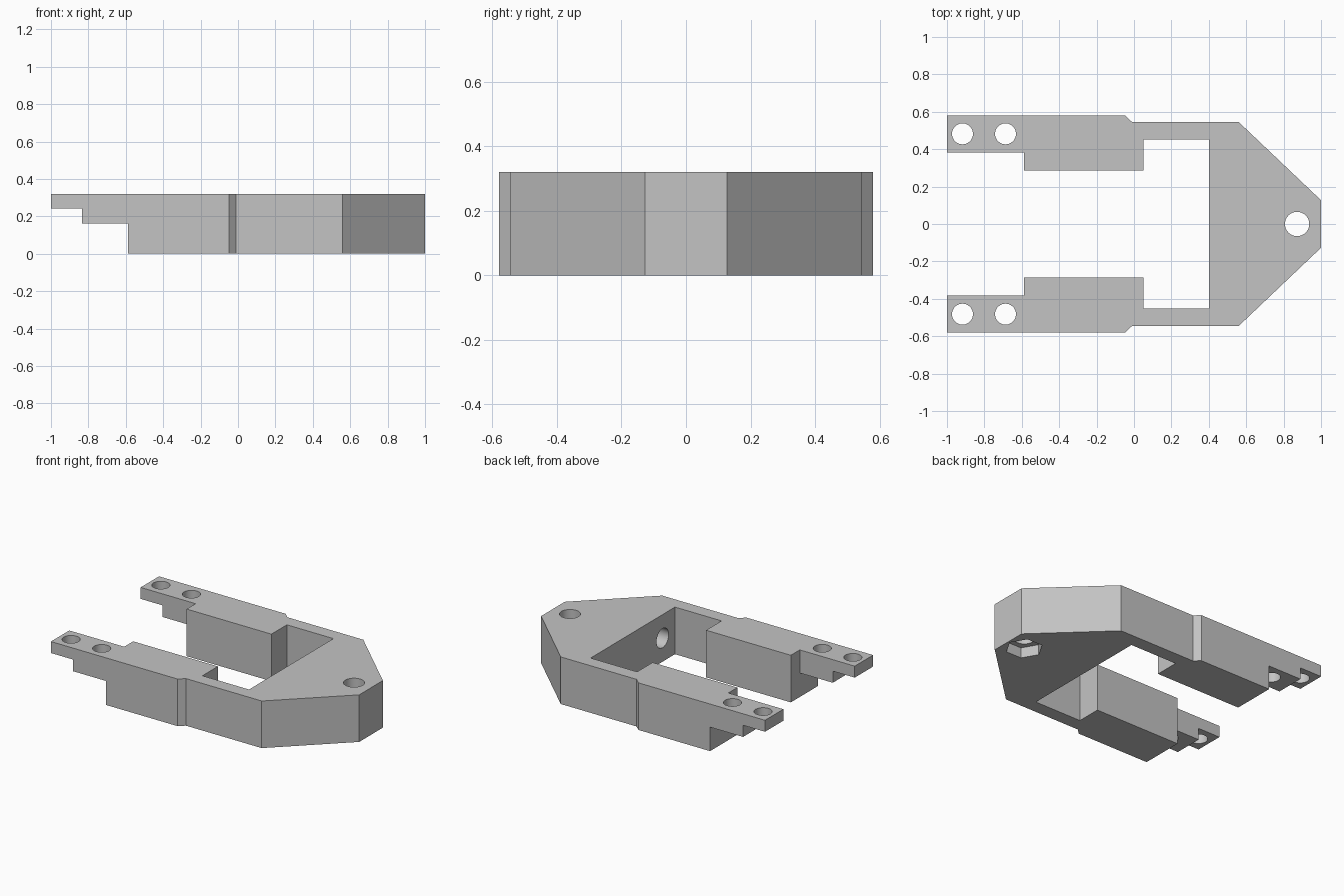
import bpy, bmesh, math
from mathutils import Matrix

if "Cube" in bpy.data.objects:
    bpy.data.objects.remove(bpy.data.objects["Cube"], do_unlink=True)

HEIGHT = 0.32

# Single grey material
grey = bpy.data.materials.new("light grey")
grey.use_nodes = True
colour = (0.55, 0.55, 0.55, 1)
grey.diffuse_color = colour
grey.node_tree.nodes["Principled BSDF"].inputs["Base Color"].default_value = colour


def add_object(name, bm):
    bmesh.ops.recalc_face_normals(bm, faces=bm.faces)
    mesh = bpy.data.meshes.new(name)
    bm.to_mesh(mesh)
    bm.free()
    mesh.materials.append(grey)
    obj = bpy.data.objects.new(name, mesh)
    bpy.context.collection.objects.link(obj)
    return obj


def box(name, x0, x1, y0, y1, z0, z1):
    bm = bmesh.new()
    bmesh.ops.create_cube(bm, size=1)
    bm.transform(Matrix.Translation(((x0 + x1) / 2, (y0 + y1) / 2, (z0 + z1) / 2))
                 @ Matrix.Diagonal((x1 - x0, y1 - y0, z1 - z0, 1)))
    return add_object(name, bm)


def rod(name, centre, radius, length, along_x=False, sides=48, turn=0):
    bm = bmesh.new()
    bmesh.ops.create_cone(bm, cap_ends=True, segments=sides,
                          radius1=radius, radius2=radius, depth=length)
    bm.transform(Matrix.Rotation(turn, 4, "Z"))
    if along_x:
        bm.transform(Matrix.Rotation(math.pi / 2, 4, "Y"))
    bm.transform(Matrix.Translation(centre))
    return add_object(name, bm)


# Fork plate: half outline from tip round to inner wall, mirrored and extruded
half = [(1, 0.127), (0.56, 0.545), (-0.01, 0.545), (-0.048, 0.58), (-1, 0.58),
        (-1, 0.383), (-0.587, 0.383), (-0.587, 0.287), (0.05, 0.287),
        (0.05, 0.453), (0.4, 0.453)]
outline = half + [(x, -y) for x, y in reversed(half)]
bm = bmesh.new()
base = bm.faces.new([bm.verts.new((x, y, 0)) for x, y in outline])
top = bmesh.ops.extrude_face_region(bm, geom=[base])["geom"]
bmesh.ops.translate(bm, vec=(0, 0, HEIGHT),
                    verts=[v for v in top if isinstance(v, bmesh.types.BMVert)])
bracket = add_object("fork_bracket", bm)

# Steps under the arm ends
cutters = [box("step_cutter", -1.1, -0.587, -0.7, 0.7, -0.1, 0.163),
           box("end_step_cutter", -1.1, -0.835, -0.7, 0.7, -0.1, 0.242)]

# Arm screw holes and counterbored holes through the sloped shoulders
for side in (-1, 1):
    for x in (-0.917, -0.687):
        cutters.append(rod("screw_hole_cutter", (x, side * 0.482, 0.2), 0.056, 0.6))
    cutters.append(rod("bore_cutter", (0.8, side * 0.32, 0.16), 0.097, 0.6, True))
    cutters.append(rod("pilot_cutter", (0.5, side * 0.32, 0.16), 0.065, 0.4, True))

# Tip hole with a hexagonal nut pocket underneath
cutters.append(rod("tip_hole_cutter", (0.872, 0, 0.2), 0.065, 0.6))
cutters.append(rod("nut_pocket_cutter", (0.872, 0, 0), 0.115, 0.14,
                   sides=6, turn=math.radians(30)))

# Carve the bracket, then drop the cutters
bpy.ops.object.select_all(action="DESELECT")
bpy.context.view_layer.objects.active = bracket
bracket.select_set(True)
for cutter in cutters:
    cutter.hide_render = True
    mod = bracket.modifiers.new("cut", "BOOLEAN")
    mod.operation = "DIFFERENCE"
    mod.solver = "EXACT"
    mod.object = cutter
    bpy.ops.object.modifier_apply(modifier=mod.name)
for cutter in cutters:
    bpy.data.objects.remove(cutter, do_unlink=True)

bpy.ops.object.shade_smooth_by_angle(angle=math.radians(30))
